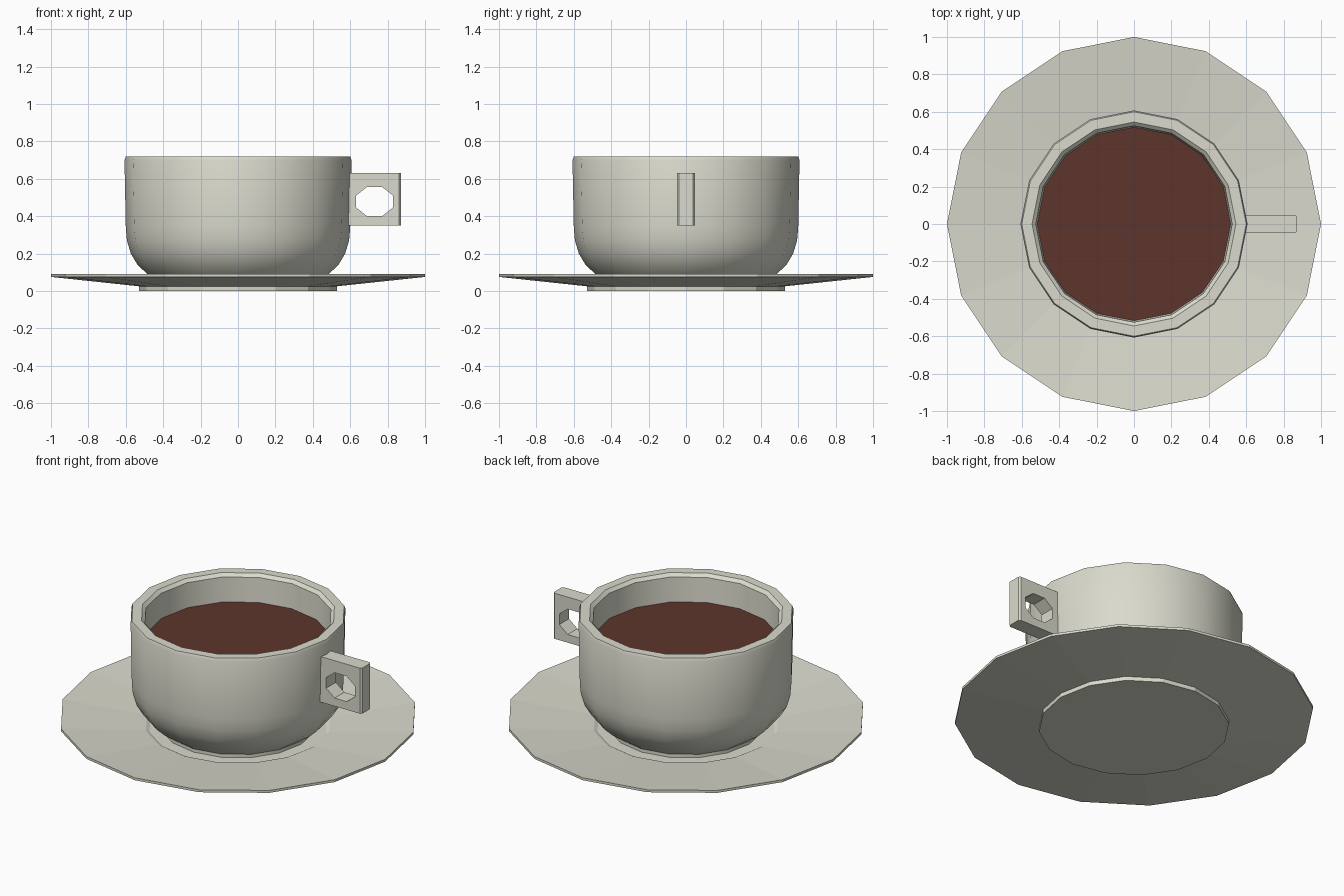
import bpy, bmesh, math

if "Cube" in bpy.data.objects:
    bpy.data.objects.remove(bpy.data.objects["Cube"])

SIDES = 16


def material(name, rgb):
    m = bpy.data.materials.new(name)
    m.diffuse_color = (*rgb, 1)
    m.use_nodes = True
    m.node_tree.nodes["Principled BSDF"].inputs["Base Color"].default_value = m.diffuse_color
    return m


ceramic = material("cream ceramic", (0.70, 0.70, 0.61))
coffee_brown = material("coffee brown", (0.11, 0.036, 0.025))


def finish(bm, name, mat, smooth=None):
    bmesh.ops.recalc_face_normals(bm, faces=bm.faces)
    me = bpy.data.meshes.new(name)
    bm.to_mesh(me)
    bm.free()
    me.materials.append(mat)
    ob = bpy.data.objects.new(name, me)
    bpy.context.collection.objects.link(ob)
    if smooth:
        bpy.ops.object.select_all(action='DESELECT')
        ob.select_set(True)
        bpy.context.view_layer.objects.active = ob
        bpy.ops.object.shade_smooth_by_angle(angle=math.radians(smooth))
    return ob


def bridge(bm, a, b):
    n = len(a)
    for i in range(n):
        bm.faces.new((a[i], a[(i + 1) % n], b[(i + 1) % n], b[i]))


def lathe(name, profile, mat, smooth=None):
    """Spin (radius, z) points round z; both ends are capped."""
    bm = bmesh.new()
    rings = []
    for r, z in profile:
        rings.append([bm.verts.new((r * math.cos(i * math.tau / SIDES),
                                    r * math.sin(i * math.tau / SIDES), z))
                      for i in range(SIDES)])
    for a, b in zip(rings, rings[1:]):
        bridge(bm, a, b)
    bm.faces.new(rings[0])
    bm.faces.new(rings[-1])
    return finish(bm, name, mat, smooth)


# Saucer: foot disc, sloping plate, thin rim, flat well
lathe("saucer", [(0.53, 0), (0.53, 0.025), (1, 0.075), (1, 0.09),
                 (0.52, 0.04), (0.50, 0.03)], ceramic)

# Cup: foot, rounded belly, straight wall, thick rim and inside
lathe("cup", [(0.43, 0.028), (0.43, 0.05), (0.485, 0.09), (0.537, 0.14),
              (0.573, 0.20), (0.594, 0.27), (0.60, 0.34), (0.607, 0.70),
              (0.60, 0.718), (0.545, 0.718), (0.525, 0.70), (0.515, 0.50)],
      ceramic, 40)

# Coffee surface
lathe("coffee", [(0.516, 0.52), (0.518, 0.55)], coffee_brown)

# Handle: square block with chamfered outer end and an eight-sided hole
bm = bmesh.new()
x0, x1, z0, z1 = 0.56, 0.872, 0.35, 0.63
angles = [math.radians(22.5 + 45 * i) for i in range(8)]


def outer_loop(y, inset):
    loop = []
    for a in angles:
        c, s = math.cos(a), math.sin(a)
        wide = abs(c) > abs(s)
        hx = 0.73 + 0.042 * math.copysign(1, c)
        if wide:
            x, z = (x1 - inset if c > 0 else x0), 0.48 + 0.03 * math.copysign(1, s)
        else:
            x, z = hx, (z1 if s > 0 else z0)
        loop.append((x, y, z))
    # true corners between the wide and tall points
    corners = {0: (x1 - inset, y, z1), 2: (x0, y, z1),
               4: (x0, y, z0), 6: (x1 - inset, y, z0)}
    full = []
    for i, p in enumerate(loop):
        full.append(bm.verts.new(p))
        if i in corners:
            full.append(bm.verts.new(corners[i]))
    return full


def hole_loop(y):
    k = 1 / math.cos(math.radians(22.5))
    return [bm.verts.new((0.73 + 0.098 * k * math.cos(a), y,
                          0.478 + 0.078 * k * math.sin(a))) for a in angles]


rows = [outer_loop(y, i) for y, i in
        ((-0.047, 0.01), (-0.037, 0), (0.037, 0), (0.047, 0.01))]
for a, b in zip(rows, rows[1:]):
    bridge(bm, a, b)
holes = [hole_loop(-0.047), hole_loop(0.047)]
bridge(bm, *holes)
for row, hole in ((rows[0], holes[0]), (rows[-1], holes[1])):
    j = 0
    for i in range(8):
        step = 2 if i % 2 == 0 else 1
        side = [row[(j + k) % 12] for k in range(step + 1)]
        bm.faces.new(side + [hole[(i + 1) % 8], hole[i]])
        j += step
finish(bm, "handle", ceramic)
